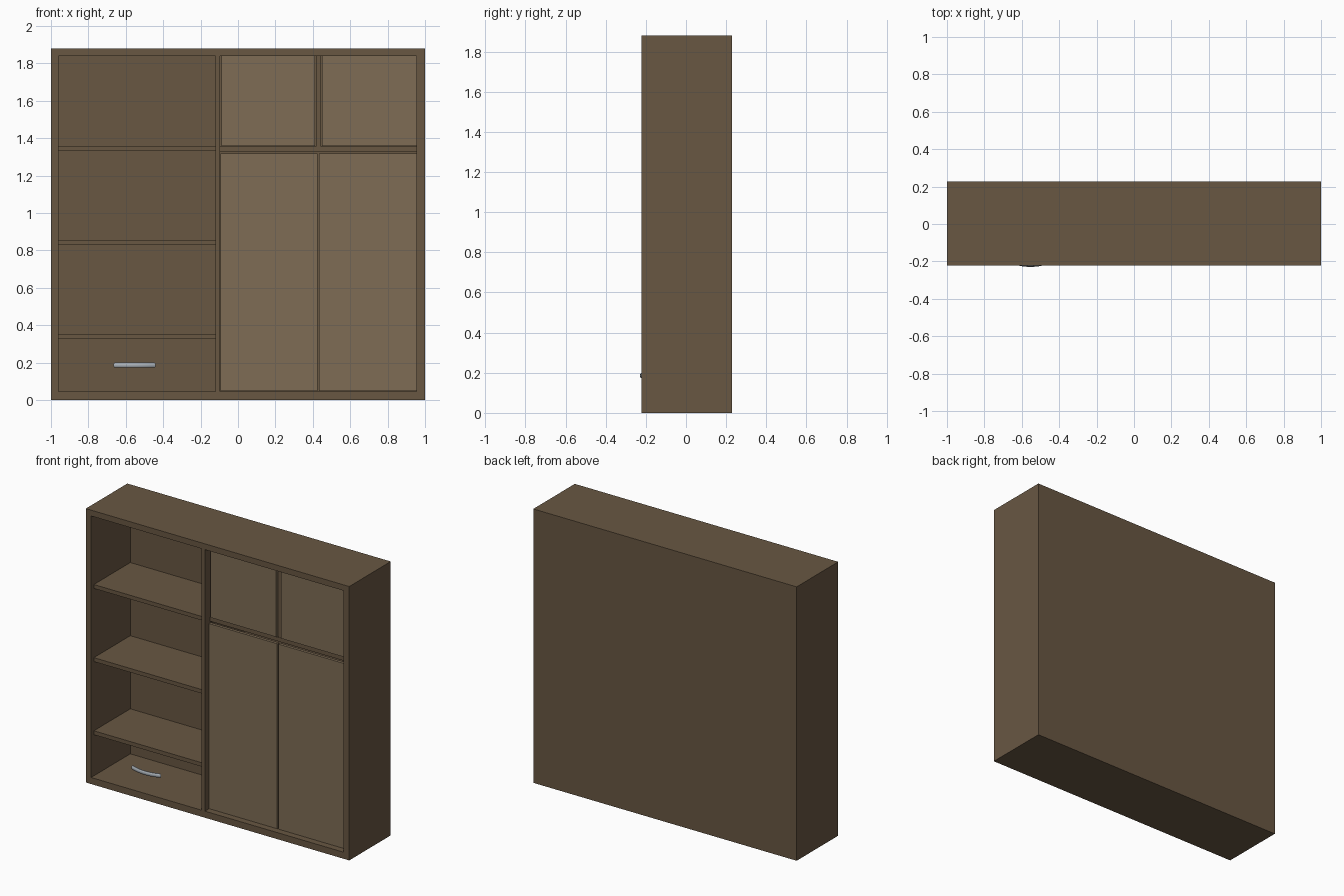
import bpy, math

if "Cube" in bpy.data.objects:
    bpy.data.objects.remove(bpy.data.objects["Cube"])

FRONT, BACK = -0.222, 0.228
INNER_BACK = 0.203
TOP = 1.88


def material(name, color):
    m = bpy.data.materials.new(name)
    m.diffuse_color = (*color, 1)
    m.use_nodes = True
    m.node_tree.nodes["Principled BSDF"].inputs["Base Color"].default_value = m.diffuse_color
    return m


wood = material("dark_wood", (0.14, 0.095, 0.055))
door_wood = material("light_wood", (0.21, 0.15, 0.09))
metal = material("metal", (0.40, 0.44, 0.48))


def box(name, x, y, z, mat):
    """Box from (min, max) ranges."""
    centre = [(a + b) / 2 for a, b in (x, y, z)]
    bpy.ops.mesh.primitive_cube_add(size=1, location=centre)
    ob = bpy.context.object
    ob.name = name
    ob.scale = [b - a for a, b in (x, y, z)]
    bpy.ops.object.transform_apply(location=False, rotation=False, scale=True)
    ob.data.materials.append(mat)
    return ob


# Cabinet carcass with two open bays cut from the front
carcass = box("carcass", (-1, 1), (FRONT, BACK), (0, TOP), wood)
for x in ((-0.96, -0.12), (-0.095, 0.955)):
    cutter = box("bay_cutter", x, (FRONT - 0.1, INNER_BACK), (0.045, 1.84), wood)
    cutter.hide_render = True
    mod = carcass.modifiers.new("bay", 'BOOLEAN')
    mod.operation = 'DIFFERENCE'
    mod.solver = 'EXACT'
    mod.object = cutter
    bpy.context.view_layer.objects.active = carcass
    bpy.ops.object.modifier_apply(modifier=mod.name)
    bpy.data.objects.remove(cutter)

# Shelves in the left bay
for z in (0.327, 0.829, 1.331):
    box("shelf", (-0.96, -0.12), (FRONT + 0.03, INNER_BACK), (z, z + 0.027), wood)

# Horizontal and upper vertical partitions in the right bay
box("right_shelf", (-0.095, 0.955), (FRONT + 0.055, INNER_BACK), (1.328, 1.356), wood)
box("upper_partition", (0.417, 0.444), (FRONT + 0.058, INNER_BACK), (1.356, 1.84), wood)

# Tall lower doors and short upper doors
for x in ((-0.094, 0.424), (0.434, 0.954)):
    box("lower_door", x, (FRONT + 0.042, FRONT + 0.062), (0.047, 1.317), door_wood)
for x in ((-0.087, 0.412), (0.449, 0.954)):
    box("upper_door", x, (FRONT + 0.048, FRONT + 0.068), (1.358, 1.838), door_wood)

# Bowed drawer handle
curve = bpy.data.curves.new("drawer_handle", 'CURVE')
curve.dimensions = '3D'
curve.bevel_depth = 0.014
curve.bevel_resolution = 3
curve.use_fill_caps = True
spline = curve.splines.new('POLY')
N = 16
spline.points.add(N)
for i, p in enumerate(spline.points):
    t = 2 * i / N - 1
    p.co = (t * 0.105, 0.035 * t * t, 0, 1)
handle = bpy.data.objects.new("drawer_handle", curve)
bpy.context.collection.objects.link(handle)
handle.location = (-0.553, -0.221, 0.186)
handle.scale = (1, 0.6, 1)
bpy.ops.object.select_all(action='DESELECT')
handle.select_set(True)
bpy.context.view_layer.objects.active = handle
bpy.ops.object.convert(target='MESH')
handle = bpy.context.object
handle.data.materials.append(metal)
bpy.ops.object.transform_apply(location=False, rotation=False, scale=True)
bpy.ops.object.shade_smooth_by_angle(angle=math.radians(40))
